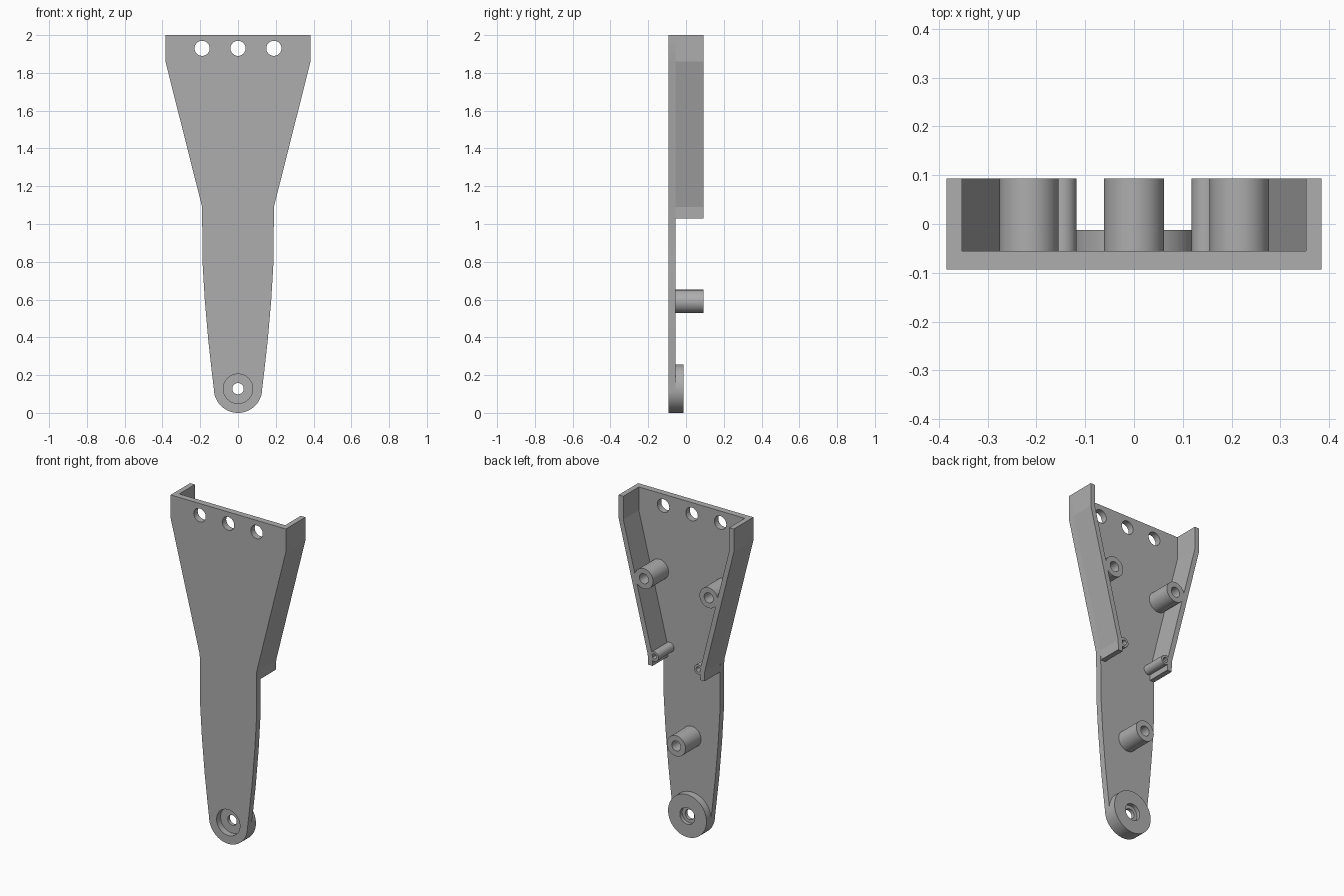
import bpy, bmesh
from math import sin, cos, pi, radians

cube = bpy.data.objects.get("Cube")
if cube:
    bpy.data.objects.remove(cube, do_unlink=True)

grey = bpy.data.materials.new("plain grey")
grey.use_nodes = True
colour = (0.42, 0.42, 0.42, 1)
grey.diffuse_color = colour
grey.node_tree.nodes["Principled BSDF"].inputs["Base Color"].default_value = colour

FRONT, FACE, BACK = -0.093, -0.055, 0.093
EYE_Z, EYE_R = 0.128, 0.128


def finish(name, bm):
    bmesh.ops.remove_doubles(bm, verts=bm.verts, dist=1e-5)
    bmesh.ops.recalc_face_normals(bm, faces=bm.faces)
    mesh = bpy.data.meshes.new(name)
    bm.to_mesh(mesh)
    bm.free()
    mesh.materials.append(grey)
    ob = bpy.data.objects.new(name, mesh)
    bpy.context.collection.objects.link(ob)
    return ob


def smooth(ob):
    bpy.ops.object.select_all(action="DESELECT")
    ob.select_set(True)
    bpy.context.view_layer.objects.active = ob
    bpy.ops.object.shade_smooth_by_angle(angle=radians(30))


def extrude(name, points, y0, y1):
    """Extrude an x-z outline along y."""
    bm = bmesh.new()
    face = bm.faces.new([bm.verts.new((x, y0, z)) for x, z in points])
    new = bmesh.ops.extrude_face_region(bm, geom=[face])["geom"]
    verts = [v for v in new if isinstance(v, bmesh.types.BMVert)]
    bmesh.ops.translate(bm, verts=verts, vec=(0, y1 - y0, 0))
    return finish(name, bm)


def lathe(name, x, z, profile, closed=False, n=48):
    """Turn a (radius, y) profile around an axis along y."""
    bm = bmesh.new()
    rings = [[bm.verts.new((x + r * cos(2 * pi * i / n), y, z + r * sin(2 * pi * i / n)))
              for i in range(n)] for r, y in profile]
    pairs = list(zip(rings, rings[1:]))
    if closed:
        pairs.append((rings[-1], rings[0]))
    for a, b in pairs:
        for i in range(n):
            j = (i + 1) % n
            bm.faces.new((a[i], a[j], b[j], b[i]))
    ob = finish(name, bm)
    smooth(ob)
    return ob


def post(name, x, z, r, bore):
    """Screw post with a blind hole in its back end."""
    floor = FACE + 0.02
    return lathe(name, x, z, [(0, FACE - 0.01), (r, FACE - 0.01), (r, BACK),
                              (bore, BACK), (bore, floor), (0, floor)])


# Face plate: flared top, tapering to a rounded eye
side = [(0.384, 2), (0.384, 1.86), (0.19, 1.09), (0.188, 0.8),
        (0.176, 0.6), (0.157, 0.38), (0.139, 0.22)]
arc = [(EYE_R * cos(pi * i / 32), EYE_Z - EYE_R * sin(pi * i / 32)) for i in range(33)]
plate = extrude("face_plate", side + arc + [(-x, z) for x, z in reversed(side)], FRONT, FACE)

# Cut the three top holes and the recess of the eye
for x, z, r in [(-0.19, 1.93, 0.04), (0, 1.93, 0.04), (0.19, 1.93, 0.04), (0, EYE_Z, 0.078)]:
    cutter = lathe("hole_cutter", x, z, [(0, -0.2), (r, -0.2), (r, 0), (0, 0)])
    cutter.hide_render = True
    mod = plate.modifiers.new("hole", "BOOLEAN")
    mod.operation, mod.solver, mod.object = "DIFFERENCE", "EXACT", cutter
    bpy.ops.object.select_all(action="DESELECT")
    plate.select_set(True)
    bpy.context.view_layer.objects.active = plate
    bpy.ops.object.modifier_apply(modifier=mod.name)
    bpy.data.objects.remove(cutter, do_unlink=True)
smooth(plate)

# Eye boss with a stepped hole
lathe("eye_boss", 0, EYE_Z, [(0.03, FACE), (EYE_R, FACE), (EYE_R, -0.012), (0.05, -0.012),
                             (0.05, -0.035), (0.03, -0.035)], closed=True, n=64)

# Side walls and screw posts
wall = [(0.384, 2), (0.384, 1.86), (0.19, 1.09), (0.189, 1.03)]
wall += [(x - 0.031, z) for x, z in reversed(wall)]
for s, label in [(1, "left"), (-1, "right")]:
    extrude(label + "_wall", [(s * x, z) for x, z in wall], FACE, BACK)
    post(label + "_large_post", s * 0.216, 1.54, 0.061, 0.03)
    post(label + "_small_post", s * 0.147, 1.09, 0.029, 0.015)
post("lower_post", 0, 0.59, 0.062, 0.03)
